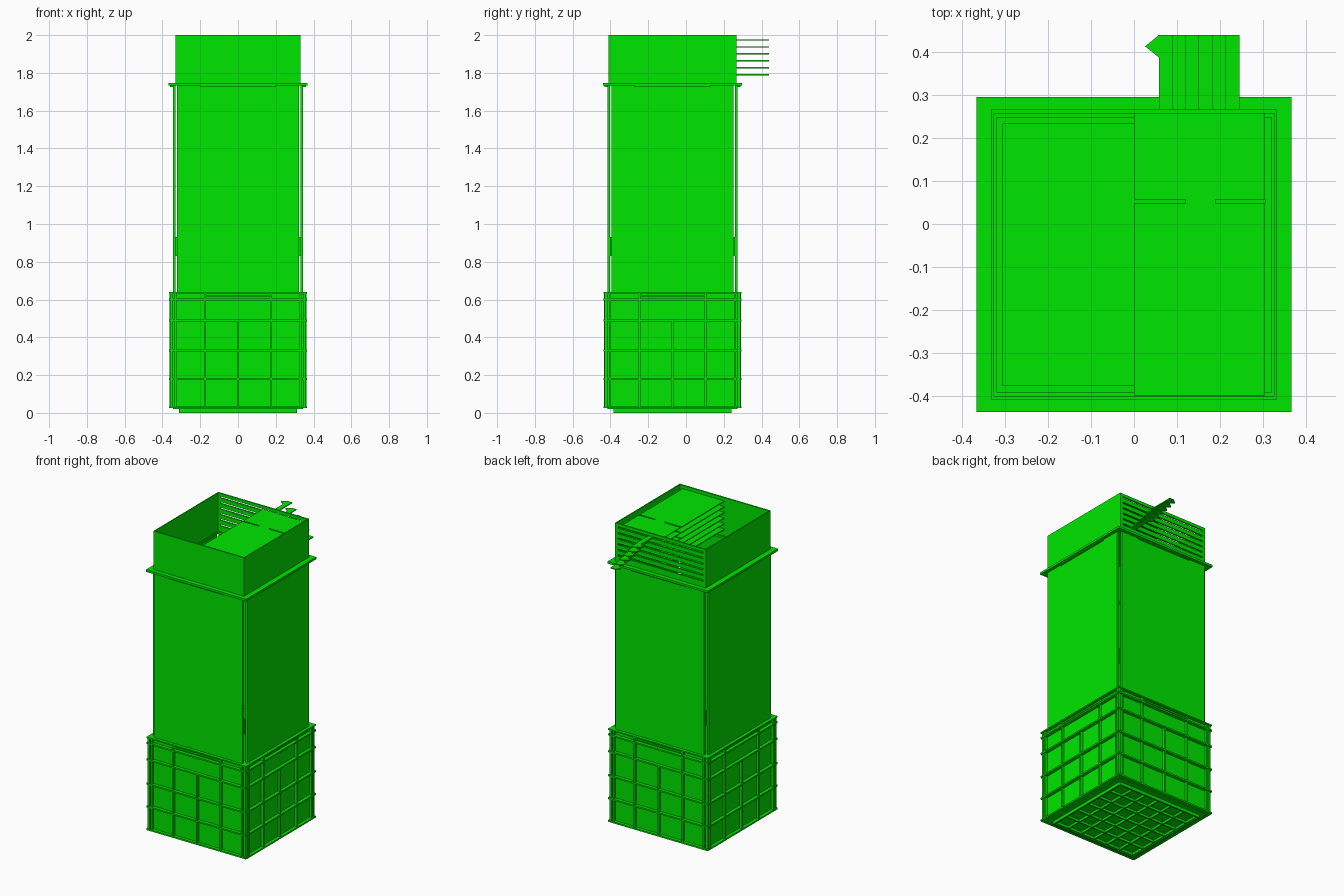
import bpy, bmesh
from mathutils import Matrix, Vector
from math import pi

if "Cube" in bpy.data.objects:
    bpy.data.objects.remove(bpy.data.objects["Cube"])

CY = -0.0715          # y centre of the tower (tabs stick out at the back)
green = bpy.data.materials.new("green")
green.diffuse_color = (0.0, 0.8, 0.0, 1)
green.use_nodes = True
green.node_tree.nodes["Principled BSDF"].inputs["Base Color"].default_value = green.diffuse_color


def finish(name, bm):
    me = bpy.data.meshes.new(name)
    bmesh.ops.recalc_face_normals(bm, faces=bm.faces)
    bm.to_mesh(me)
    bm.free()
    me.materials.append(green)
    ob = bpy.data.objects.new(name, me)
    bpy.context.collection.objects.link(ob)
    return ob


def add_box(bm, x0, x1, y0, y1, z0, z1, turn=None):
    """Box in tower coordinates, optionally turned about the tower axis."""
    m = (Matrix.Translation(((x0 + x1) / 2, (y0 + y1) / 2, (z0 + z1) / 2))
         @ Matrix.Diagonal((x1 - x0, y1 - y0, z1 - z0, 1)))
    if turn is not None:
        m = Matrix.Rotation(turn * pi / 2, 4, 'Z') @ m
    bmesh.ops.create_cube(bm, size=1, matrix=Matrix.Translation((0, CY, 0)) @ m)


def boxes(name, items, four=False):
    """One object from many boxes; four=True repeats them on all sides."""
    bm = bmesh.new()
    for t in (range(4) if four else (0,)):
        for b in items:
            add_box(bm, *b, turn=t)
    return finish(name, bm)


def ring(name, outer, inner, z0, z1):
    boxes(name, [(-outer, inner, -outer, -inner, z0, z1)], True)


# crate walls, seen from the front side
ring("crate_walls", 0.345, 0.305, 0.025, 0.635)

# crate ribs
ribs = []
for z in (0.03, 0.18, 0.33, 0.49, 0.60):
    ribs.append((-0.362, 0.362, -0.366, -0.344, z - 0.005, z + 0.005))
for x in (-0.33, -0.175, 0.175, 0.33):
    ribs.append((x - 0.005, x + 0.005, -0.362, -0.344, 0.025, 0.635))
ribs.append((-0.005, 0.005, -0.362, -0.344, 0.025, 0.49))
for s in (-1, 1):
    a, b = sorted((s * 0.344, s * 0.358))
    ribs.append((a, b, -0.360, -0.344, 0.025, 0.635))
ribs.append((-0.175, 0.175, -0.358, -0.344, 0.615, 0.625))
boxes("crate_ribs", ribs, True)

# raised pads inside the crate cells
pads = []
cols = [(-0.33, -0.175), (-0.175, 0), (0, 0.175), (0.175, 0.33)]
rows = [(0.03, 0.18), (0.18, 0.33), (0.33, 0.49), (0.49, 0.60)]
for r, (z0, z1) in enumerate(rows):
    for c, (x0, x1) in enumerate(cols):
        if r < 2 or c in (0, 3):
            g = 0.014
            pads.append((x0 + g, x1 - g, -0.348, -0.344, z0 + g, z1 - g))
boxes("crate_cell_pads", pads, True)
ring("crate_rim", 0.365, 0.305, 0.632, 0.64)

# crate floor with lattice underneath
boxes("crate_floor", [(-0.345, 0.345, -0.345, 0.345, 0.02, 0.028)])
lattice = []
for i in range(7):
    p = -0.3 + 0.1 * i
    lattice.append((p - 0.004, p + 0.004, -0.312, 0.312, 0.005, 0.022))
boxes("floor_lattice_long", lattice)
boxes("floor_lattice_cross", [(b[2], b[3], b[0], b[1], b[4], b[5]) for b in lattice])
ring("crate_foot", 0.312, 0.304, 0.0, 0.022)

# four separate sleeve panels with open corners
boxes("sleeve_panels", [(-0.323, 0.323, -0.345, -0.330, 0.64, 1.735)], True)
boxes("corner_clips", [(-0.331, -0.321, -0.331, -0.321, 0.83, 0.93)], True)

# flange around the neck
ring("flange", 0.367, 0.32, 1.732, 1.746)
boxes("flange_lips", [(-0.2, 0.2, -0.360, -0.345, 1.725, 1.733)], True)

# upper box, back wall built of slats around the shelf slots
levels = [1.79 + 0.037 * i for i in range(6)]
X, Y, Z0, Z1 = 0.332, 0.339, 1.74, 2.0
boxes("upper_box_walls", [
    (-X, -X + 0.006, -Y, Y, Z0, Z1), (X - 0.006, X, -Y, Y, Z0, Z1),
    (-X, X, -Y, -Y + 0.01, Z0, Z1)])
edges = [Z0] + [z + d for z in levels for d in (-0.005, 0.005)] + [Z1]
slats = [(-0.31, 0.31, Y - 0.01, Y, edges[i], edges[i + 1])
         for i in range(0, len(edges), 2)]
slats += [(-X, -0.31, Y - 0.01, Y, Z0, Z1), (0.31, X, Y - 0.01, Y, Z0, Z1)]
boxes("upper_box_back", slats)

# six shelves with slits and staggered hooked tabs
for i, z in enumerate(reversed(levels)):
    t = 0.058 + 0.0312 * i
    w = t + 0.0312
    pts = [(0, -0.40), (0.305, -0.40), (0.305, 0.048), (0.19, 0.048), (0.19, 0.057),
           (0.305, 0.057), (0.305, 0.258), (w, 0.258), (w, 0.44), (t, 0.44),
           (t - 0.032, 0.414), (t, 0.388), (t, 0.258), (0, 0.258),
           (0, 0.057), (0.12, 0.057), (0.12, 0.048), (0, 0.048)]
    bm = bmesh.new()
    f = bm.faces.new([bm.verts.new((x, y, z - 0.003)) for x, y in pts])
    ext = bmesh.ops.extrude_face_region(bm, geom=[f], use_keep_orig=True)
    bmesh.ops.translate(bm, vec=Vector((0, 0, 0.006)),
                        verts=[v for v in ext["geom"] if isinstance(v, bmesh.types.BMVert)])
    finish("shelf_%d" % (i + 1), bm)
